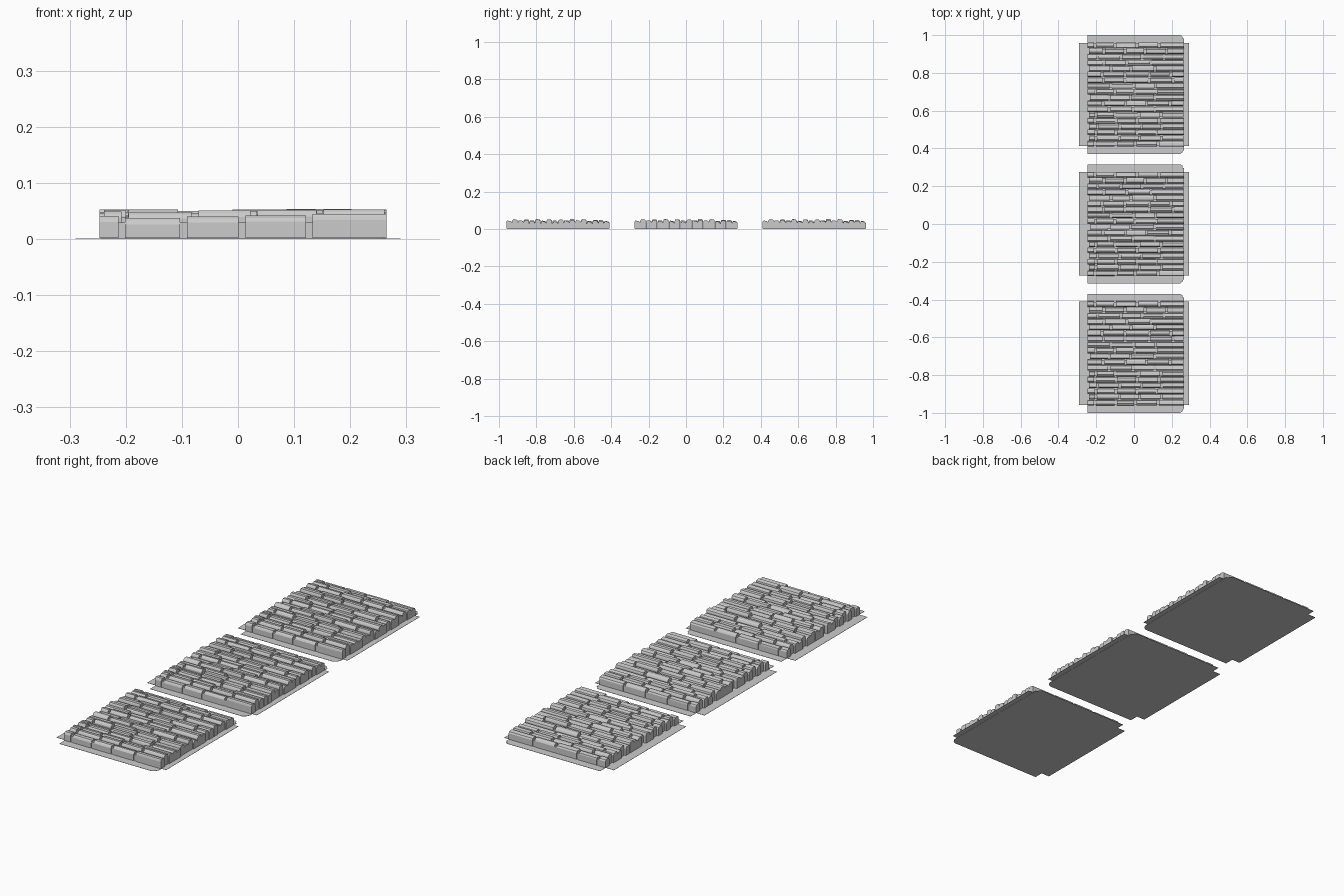
import bpy, bmesh, random
from mathutils import Vector

if "Cube" in bpy.data.objects:
    bpy.data.objects.remove(bpy.data.objects["Cube"])

X0, X1 = -0.247, 0.265      # stone field in x
Y0, Y1 = -0.276, 0.277      # stone field in y
ROWS = 18
PITCH = 0.685


def prism(bm, loop_a, loop_b):
    """Closed solid between two matching outlines."""
    a = [bm.verts.new(p) for p in loop_a]
    b = [bm.verts.new(p) for p in loop_b]
    bm.faces.new(a)
    bm.faces.new(b[::-1])
    n = len(a)
    for i in range(n):
        j = (i + 1) % n
        bm.faces.new((a[i], b[i], b[j], a[j]))


def stone(bm, xa, xb, ya, yb, h, front_cut, back_cut, tilt):
    """Long stone with a chamfered, slightly tilted top."""
    prof = [(ya, 0.002), (yb, 0.002), (yb, h - 0.011), (yb - back_cut * 0.4, h - 0.004),
            (yb - back_cut, h - tilt), (ya + front_cut, h),
            (ya + front_cut * 0.4, h - 0.004), (ya, h - 0.011)]
    prism(bm, [(xa, y, z) for y, z in prof], [(xb, y, z) for y, z in prof])


def finish(bm, name):
    bmesh.ops.recalc_face_normals(bm, faces=bm.faces)
    me = bpy.data.meshes.new(name)
    bm.to_mesh(me)
    bm.free()
    return me


def stone_mesh():
    rng = random.Random(7)
    bm = bmesh.new()
    step = (Y1 - Y0) / ROWS
    for r in range(ROWS):
        ya = Y0 + r * step
        yb = ya + step - 0.0008
        edge = r in (0, ROWS - 1)
        row_h = 0.042 if edge else (0.051 if r % 2 else 0.045)
        # staggered joints along the row
        shift = -0.005 if edge else rng.choice((0.0, 0.04, 0.075)) + rng.uniform(-.01, .01)
        left = X0 + (0 if edge else rng.choice((0, 0, 0.008, 0.014)))
        right = X1 - (0 if edge else rng.choice((0, 0, 0.004)))
        cuts = [left]
        x = X0 + 0.045 + shift
        while x < right - 0.045:
            cuts.append(x)
            x += 0.115 + rng.uniform(-0.015, 0.015)
        cuts.append(right)
        for i in range(len(cuts) - 1):
            xa = cuts[i] + (0.006 if i else 0)
            xb = cuts[i + 1] - (0.006 if i < len(cuts) - 2 else 0)
            h = min(0.0535, row_h + rng.uniform(-0.005, 0.003))
            stone(bm, xa, xb, ya, yb, h, rng.uniform(.004, .011),
                  rng.uniform(.004, .011), rng.uniform(0, .003))
        # recessed filler behind the joints
        z0, z1 = 0.002, row_h - 0.012
        ia, ib = ya + 0.003, yb - 0.003
        prism(bm, [(left + .004, ia, z0), (left + .004, ib, z0), (left + .004, ib, z1), (left + .004, ia, z1)],
              [(right - .004, ia, z0), (right - .004, ib, z0), (right - .004, ib, z1), (right - .004, ia, z1)])
    return finish(bm, "stacked_stones")


def sheet_mesh(outline, z0, z1, name):
    bm = bmesh.new()
    prism(bm, [(x, y, z0) for x, y in outline], [(x, y, z1) for x, y in outline])
    return finish(bm, name)


stones = stone_mesh()
# backing sheet with long front and back flaps, trimmed right corners
long_sheet = sheet_mesh([(-0.245, -0.315), (0.243, -0.315), (0.256, -0.306), (0.265, -0.29),
                         (0.265, 0.297), (0.256, 0.297), (0.256, 0.308), (0.246, 0.315),
                         (-0.245, 0.315)], 0.0, 0.001, "long_backing_sheet")
# backing sheet with side flaps
wide_sheet = sheet_mesh([(-0.29, -0.272), (0.29, -0.272), (0.29, 0.274), (-0.29, 0.274)],
                        0.001, 0.002, "wide_backing_sheet")

for label, k in (("front", -1), ("middle", 0), ("back", 1)):
    for me in (stones, long_sheet, wide_sheet):
        ob = bpy.data.objects.new(f"{label}_{me.name}", me)
        ob.location = Vector((0, k * PITCH, 0))
        bpy.context.collection.objects.link(ob)
